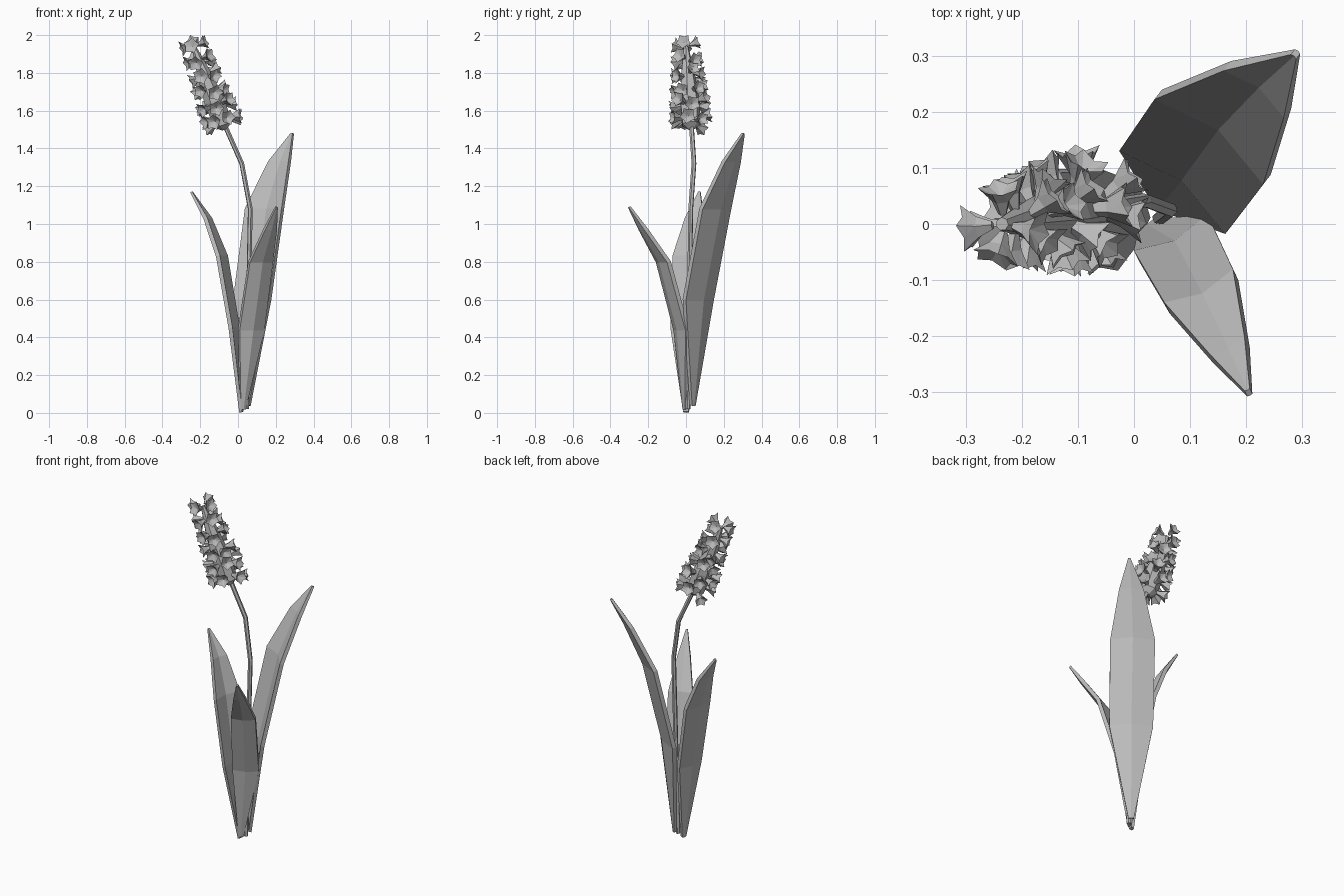
import bpy, bmesh, math, random
from mathutils import Vector

random.seed(4)
cube = bpy.data.objects.get("Cube")
if cube:
    bpy.data.objects.remove(cube)

grey = bpy.data.materials.new("plain_grey")
grey.use_nodes = True
grey.diffuse_color = (0.5, 0.5, 0.5, 1)
grey.node_tree.nodes["Principled BSDF"].inputs["Base Color"].default_value = (0.5, 0.5, 0.5, 1)


def finish(bm, name):
    bmesh.ops.recalc_face_normals(bm, faces=bm.faces)
    mesh = bpy.data.meshes.new(name)
    bm.to_mesh(mesh)
    bm.free()
    mesh.materials.append(grey)
    obj = bpy.data.objects.new(name, mesh)
    bpy.context.collection.objects.link(obj)
    return obj


def loft(bm, rings):
    """Bridge equal-sized rings of points and cap both ends."""
    loops = [[bm.verts.new(p) for p in ring] for ring in rings]
    n = len(loops[0])
    for a, b in zip(loops, loops[1:]):
        for i in range(n):
            j = (i + 1) % n
            bm.faces.new((a[i], a[j], b[j], b[i]))
    bm.faces.new(loops[0])
    bm.faces.new(loops[-1])


def circle(center, axis, radius, sides, turn=0.0):
    u = axis.orthogonal().normalized()
    v = axis.cross(u).normalized()
    return [center + radius * (math.cos(a) * u + math.sin(a) * v)
            for a in (turn + math.tau * i / sides for i in range(sides))]


# Leaves: (x, y, z, half width) sections, folded along an outward midrib
def leaf(name, heading, sections, thick=0.011):
    out = Vector((math.cos(heading), math.sin(heading), 0))
    side = Vector((-out.y, out.x, 0))
    rings = []
    for x, y, z, w in sections:
        c = Vector((x, y, z))
        fold = out * w * 0.22
        off = out * min(thick, 0.3 * w + 0.004) + Vector((0, 0, -0.003))
        rings.append([c - side * w + off, c + fold + off, c + side * w + off,
                      c + side * w - off, c + fold - off, c - side * w - off])
    bm = bmesh.new()
    loft(bm, rings)
    finish(bm, name)


leaf("tall_back_leaf", math.radians(52), [
    (0.05, 0.035, 0.04, 0.015), (0.075, 0.065, 0.6, 0.12), (0.14, 0.155, 1.08, 0.123),
    (0.22, 0.24, 1.33, 0.068), (0.288, 0.303, 1.48, 0.006)])
leaf("short_front_leaf", math.radians(-64), [
    (0.025, -0.005, 0.02, 0.014), (0.07, -0.025, 0.44, 0.073), (0.12, -0.12, 0.8, 0.068),
    (0.17, -0.225, 0.97, 0.035), (0.204, -0.3, 1.09, 0.005)])
leaf("short_side_leaf", math.radians(166), [
    (0.018, 0.0, 0.004, 0.014), (-0.02, -0.003, 0.45, 0.08), (-0.085, 0.015, 0.83, 0.086),
    (-0.16, 0.045, 1.03, 0.05), (-0.247, 0.072, 1.17, 0.005)])

# Stem
path = [Vector(p) for p in ((0.045, 0.01, 0.02), (0.065, 0.025, 1.08), (0.02, 0.042, 1.32),
                            (-0.06, 0.03, 1.5), (-0.1, 0.03, 1.58))]
bm = bmesh.new()
rings = []
for i, p in enumerate(path):
    tangent = path[min(i + 1, len(path) - 1)] - path[max(i - 1, 0)]
    rings.append(circle(p, Vector((tangent.x, tangent.y, tangent.z)), 0.013, 6))
loft(bm, rings)
finish(bm, "stem")

# Flower spike core
low, high = Vector((-0.07, 0.028, 1.5)), Vector((-0.235, 0.0, 1.94))
axis = (high - low).normalized()
bm = bmesh.new()
loft(bm, [circle(low.lerp(high, t), axis, r, 7)
          for t, r in ((0, 0.014), (0.06, 0.05), (0.35, 0.055), (0.7, 0.036), (1, 0.012))])
finish(bm, "spike_core")


# Florets: flared five-petal funnels with a hollow middle
def floret(bm, root, direction, length, radius):
    tube = circle(root, direction, 0.008, 5)
    throat = circle(root + direction * length * 0.5, direction, radius * 0.45, 5)
    tips = circle(root + direction * length, direction, radius, 5, random.uniform(-0.15, 0.15))
    notch = circle(root + direction * length * 0.88, direction, radius * 0.72, 5, math.pi / 5)
    tube, throat, tips, notch = [[bm.verts.new(p) for p in ring]
                                 for ring in (tube, throat, tips, notch)]
    middle = bm.verts.new(root + direction * length * 0.6)
    bm.faces.new(tube)
    for i in range(5):
        j = (i + 1) % 5
        bm.faces.new((tube[i], tube[j], throat[j], throat[i]))
        bm.faces.new((throat[i], notch[i], tips[i]))
        bm.faces.new((throat[i], throat[j], notch[i]))
        bm.faces.new((throat[j], tips[j], notch[i]))
        bm.faces.new((tips[i], notch[i], middle))
        bm.faces.new((notch[i], tips[j], middle))


bm = bmesh.new()
u = axis.orthogonal().normalized()
v = axis.cross(u).normalized()
rows = ((0.1, 7, 0.115), (0.29, 7, 0.112), (0.47, 6, 0.1), (0.64, 6, 0.09),
        (0.81, 5, 0.082), (0.97, 4, 0.074))
for k, (t, count, reach) in enumerate(rows):
    for i in range(count):
        a = math.tau * (i + 0.5 * (k % 2)) / count + random.uniform(-0.2, 0.2)
        tilt = random.uniform(-0.25, 0.25) + (0.25 if k == len(rows) - 1 else -0.05)
        d = (math.cos(a) * u + math.sin(a) * v + axis * tilt).normalized()
        root = low.lerp(high, t + random.uniform(-0.03, 0.03)) + d * reach * 0.25
        floret(bm, root, d, reach * 0.72, random.uniform(0.038, 0.045))
# keep the highest petal at full height
lift = 2.0 - max(p.co.z for p in bm.verts)
bmesh.ops.translate(bm, verts=bm.verts, vec=(0, 0, lift))
finish(bm, "florets")
